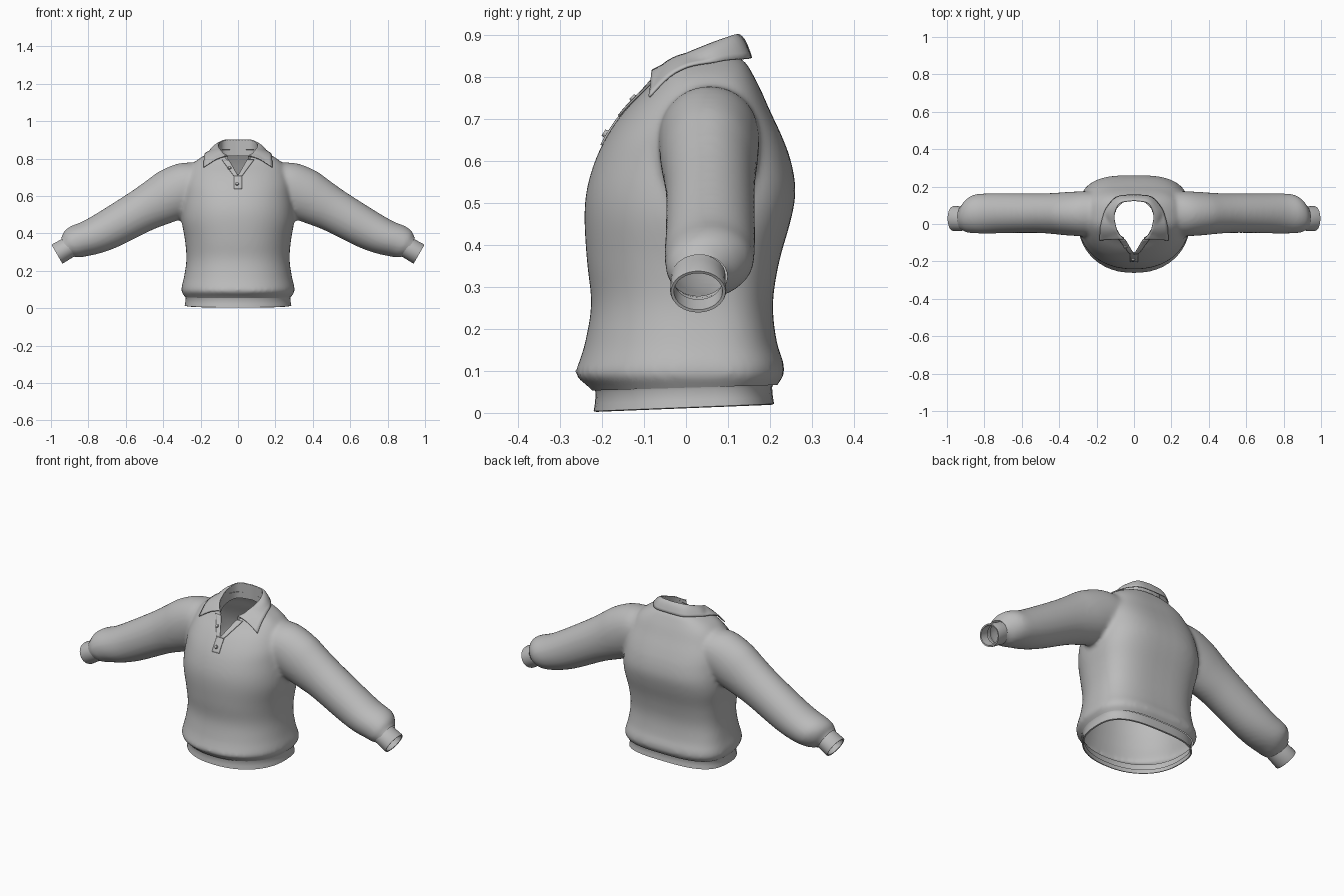
import bpy, bmesh, math
from mathutils import Vector
from mathutils.bvhtree import BVHTree

if "Cube" in bpy.data.objects:
    bpy.data.objects.remove(bpy.data.objects["Cube"])

grey = bpy.data.materials.new("grey_knit")
grey.diffuse_color = (0.5, 0.5, 0.5, 1)
grey.use_nodes = True
grey.node_tree.nodes["Principled BSDF"].inputs["Base Color"].default_value = grey.diffuse_color


def finish(ob, thickness=0.0):
    ob.data.materials.clear()
    ob.data.materials.append(grey)
    if thickness:
        mod = ob.modifiers.new("thickness", 'SOLIDIFY')
        mod.thickness, mod.offset = thickness, 0
    bpy.ops.object.select_all(action='DESELECT')
    ob.select_set(True)
    bpy.context.view_layer.objects.active = ob
    bpy.ops.object.shade_smooth_by_angle(angle=math.radians(40))
    return ob


def make(name, bm):
    bmesh.ops.recalc_face_normals(bm, faces=bm.faces)
    me = bpy.data.meshes.new(name)
    bm.to_mesh(me)
    ob = bpy.data.objects.new(name, me)
    bpy.context.collection.objects.link(ob)
    return ob


def spline(rows, steps=4):
    """Catmull-Rom interpolation of a list of tuples."""
    pts = [Vector(r) for r in rows]
    pts = [2 * pts[0] - pts[1]] + pts + [2 * pts[-1] - pts[-2]]
    out = []
    for i in range(1, len(pts) - 2):
        a, b, c, d = pts[i - 1:i + 3]
        for k in range(steps):
            t = k / steps
            out.append(0.5 * (2 * b + (c - a) * t + (2 * a - 5 * b + 4 * c - d) * t * t
                              + (3 * b - a - 3 * c + d) * t ** 3))
    return out + [pts[-2]]


def loft(bm, rings, closed=True, caps=False):
    vs = [[bm.verts.new(p) for p in r] for r in rings]
    n = len(vs[0])
    for a, b in zip(vs, vs[1:]):
        for i in range(n if closed else n - 1):
            j = (i + 1) % n
            bm.faces.new((a[i], a[j], b[j], b[i]))
    if caps:
        bm.faces.new(vs[0])
        bm.faces.new(vs[-1])


def torso_ring(z, hx, front, back, tilt=0.0, n=56):
    """Round at the front, squarer at the back."""
    out, yc = [], 0.03
    for i in range(n):
        a = 2 * math.pi * i / n
        c, s = math.cos(a), math.sin(a)
        e = 2 / (3.0 if s > 0 else 2.2)
        y = yc + math.copysign(abs(s) ** e, s) * ((back - yc) if s > 0 else (yc - front))
        out.append((hx * math.copysign(abs(c) ** e, c), y, z + tilt * y))
    return out


AXIS = Vector((0.87, 0, -0.5)).normalized()
UP = Vector((0.5, 0, 0.87)).normalized()


def sleeve_ring(x, z, r, yc, ry, side, n=32):
    out = []
    for i in range(n):
        a = 2 * math.pi * i / n
        p = Vector((x, yc + ry * math.cos(a), z)) + UP * (r * math.sin(a))
        out.append((p.x * side, p.y, p.z))
    return out


# body and sleeves: lofted, fused into one skin, then opened
torso = [(0.04, 0.272, -0.212, 0.202), (0.065, 0.287, -0.235, 0.216), (0.09, 0.303, -0.264, 0.233),
         (0.12, 0.300, -0.255, 0.232), (0.17, 0.288, -0.240, 0.216), (0.26, 0.276, -0.226, 0.207),
         (0.36, 0.283, -0.236, 0.222), (0.46, 0.300, -0.242, 0.250), (0.53, 0.300, -0.237, 0.261),
         (0.60, 0.292, -0.217, 0.250), (0.66, 0.285, -0.188, 0.228), (0.72, 0.265, -0.146, 0.200),
         (0.77, 0.240, -0.098, 0.178), (0.805, 0.200, -0.070, 0.160), (0.835, 0.14, -0.045, 0.142),
         (0.85, 0.10, -0.02, 0.12)]
sleeve = [(0.16, 0.68, 0.115, 0.058, 0.11), (0.25, 0.655, 0.137, 0.055, 0.12),
          (0.347, 0.61, 0.142, 0.055, 0.117), (0.43, 0.566, 0.130, 0.056, 0.110),
          (0.52, 0.518, 0.117, 0.058, 0.106), (0.685, 0.425, 0.107, 0.058, 0.107),
          (0.78, 0.380, 0.098, 0.056, 0.108), (0.85, 0.358, 0.092, 0.054, 0.104),
          (0.892, 0.340, 0.080, 0.042, 0.088), (0.915, 0.326, 0.058, 0.032, 0.066),
          (0.945, 0.310, 0.055, 0.030, 0.063)]
bm = bmesh.new()
loft(bm, [torso_ring(*r) for r in spline(torso)], caps=True)
for side in (1, -1):
    loft(bm, [sleeve_ring(*r, side) for r in spline(sleeve)], caps=True)
solid = make("body_solid", bm)
mod = solid.modifiers.new("fuse", 'REMESH')
mod.mode, mod.voxel_size = 'VOXEL', 0.011
sm = solid.modifiers.new("soften", 'SMOOTH')
sm.factor, sm.iterations = 0.5, 8
me = bpy.data.meshes.new_from_object(solid.evaluated_get(bpy.context.evaluated_depsgraph_get()))
bpy.data.objects.remove(solid)
bm = bmesh.new()
bm.from_mesh(me)
skin = BVHTree.FromBMesh(bm)


def cut(point, normal):
    bmesh.ops.bisect_plane(bm, geom=bm.verts[:] + bm.edges[:] + bm.faces[:], dist=1e-5,
                           plane_co=point, plane_no=normal, clear_outer=True)


cut((0, 0, 0.06), (0, 0.03, -1))
for side in (1, -1):
    cut((0.917 * side, 0, 0.326), (AXIS.x * side, 0, AXIS.z))


def in_neck(p):
    if p.z < 0.66 or p.y < -0.15:
        return False
    if p.y < -0.075:
        return abs(p.x) < 0.05 * (p.y + 0.15) / 0.07
    return (p.x / 0.105) ** 2 + ((p.y - 0.02) / 0.105) ** 2 < 1


bmesh.ops.delete(bm, geom=[f for f in bm.faces if in_neck(f.calc_center_median())], context='FACES')
rim = [v for v in bm.verts if v.is_boundary and v.co.z > 0.6]
for _ in range(4):
    bmesh.ops.smooth_vert(bm, verts=rim, factor=0.4, use_axis_x=True, use_axis_y=True, use_axis_z=True)
finish(make("sweater_body", bm))

# hem band with a turned-in lower edge
bm = bmesh.new()
loft(bm, [torso_ring(z, 0.282 + d, -0.217 - d, 0.207 + d, t) for z, d, t in
          ((0.064, 0.002, 0.03), (0.055, -0.002, 0.03), (0.03, 0, 0.035), (0.013, 0.003, 0.04),
           (0.011, -0.004, 0.04), (0.03, -0.008, 0.035))])
finish(make("hem_band", bm))

# cuffs
for side, label in ((1, "left"), (-1, "right")):
    bm = bmesh.new()
    rings = []
    for t, d in ((-0.012, 0.0), (0.01, 0.0), (0.06, 0.002), (0.067, 0.0), (0.066, -0.007), (0.02, -0.009)):
        c = Vector((0.91, 0, 0.322)) + AXIS * t
        rings.append(sleeve_ring(c.x, c.z, 0.057 + d, 0.029, 0.065 + d, side))
    loft(bm, rings)
    finish(make(label + "_cuff", bm))


# collar: inner stand and folded leaf, one half given and mirrored
def mirrored(half):
    pts = spline(half, 5)
    return [Vector((-p.x, p.y, p.z)) for p in reversed(pts[1:])] + pts


top = mirrored([(0, 0.125, 0.90), (0.075, 0.11, 0.897), (0.104, 0.05, 0.875), (0.097, -0.01, 0.85),
                (0.078, -0.055, 0.828), (0.055, -0.08, 0.815)])
low = mirrored([(0, 0.155, 0.845), (0.09, 0.145, 0.844), (0.15, 0.08, 0.838), (0.165, 0.02, 0.815),
                (0.175, -0.04, 0.78), (0.183, -0.085, 0.75)])
base = mirrored([(0, 0.125, 0.815), (0.08, 0.11, 0.81), (0.103, 0.05, 0.80), (0.098, -0.01, 0.78),
                 (0.072, -0.06, 0.76), (0.045, -0.085, 0.755)])
bm = bmesh.new()
loft(bm, [top, [(a + b) / 2 for a, b in zip(top, base)], base], closed=False)
finish(make("collar_stand", bm))

bm = bmesh.new()
rows = []
for k in range(8):
    t = k / 7
    row = []
    for a, b in zip(top, low):
        p = a.lerp(b, t) + Vector((0, 0, 0.012 * math.sin(math.pi * t)))
        loc, nrm, _, _ = skin.find_nearest(p)
        if (p - loc).dot(nrm) < 0.009:      # keep the leaf lying on the body
            p = loc + nrm * 0.009
        row.append(p)
    rows.append(row)
loft(bm, rows, closed=False)
finish(make("collar_leaf", bm), 0.006)


# placket strips laid on the chest
def on_chest(x, z, lift):
    loc, nrm, _, _ = skin.ray_cast(Vector((x, -1, z)), Vector((0, 1, 0)))
    return loc + nrm * lift, nrm


def strip(name, lower, upper, lift):
    bm = bmesh.new()
    rows = []
    for k in range(11):
        t = k / 10
        (x0, z0), (x1, z1) = [(a[0] + (b[0] - a[0]) * t, a[1] + (b[1] - a[1]) * t)
                              for a, b in zip(lower, upper)]
        rows.append([on_chest(x0 + (x1 - x0) * i / 4, z0 + (z1 - z0) * i / 4, lift)[0] for i in range(5)])
    loft(bm, rows, closed=False)
    finish(make(name, bm), 0.005)


strip("placket_base", ((-0.022, 0.637), (0.022, 0.637)), ((-0.022, 0.715), (0.022, 0.715)), 0.002)
strip("placket_right", ((-0.022, 0.705), (0.0, 0.705)), ((-0.085, 0.79), (-0.048, 0.79)), 0.003)
strip("placket_left", ((0.0, 0.705), (0.022, 0.705)), ((0.048, 0.79), (0.085, 0.79)), 0.004)

# buttons
for i, (x, z) in enumerate(((-0.045, 0.745), (-0.005, 0.662))):
    loc, nrm = on_chest(x, z, 0.008)
    bm = bmesh.new()
    bmesh.ops.create_cone(bm, cap_ends=True, segments=16, radius1=0.010, radius2=0.008, depth=0.008)
    ob = make("button_%d" % (i + 1), bm)
    ob.location = loc
    ob.rotation_euler = nrm.to_track_quat('Z', 'Y').to_euler()
    finish(ob)
